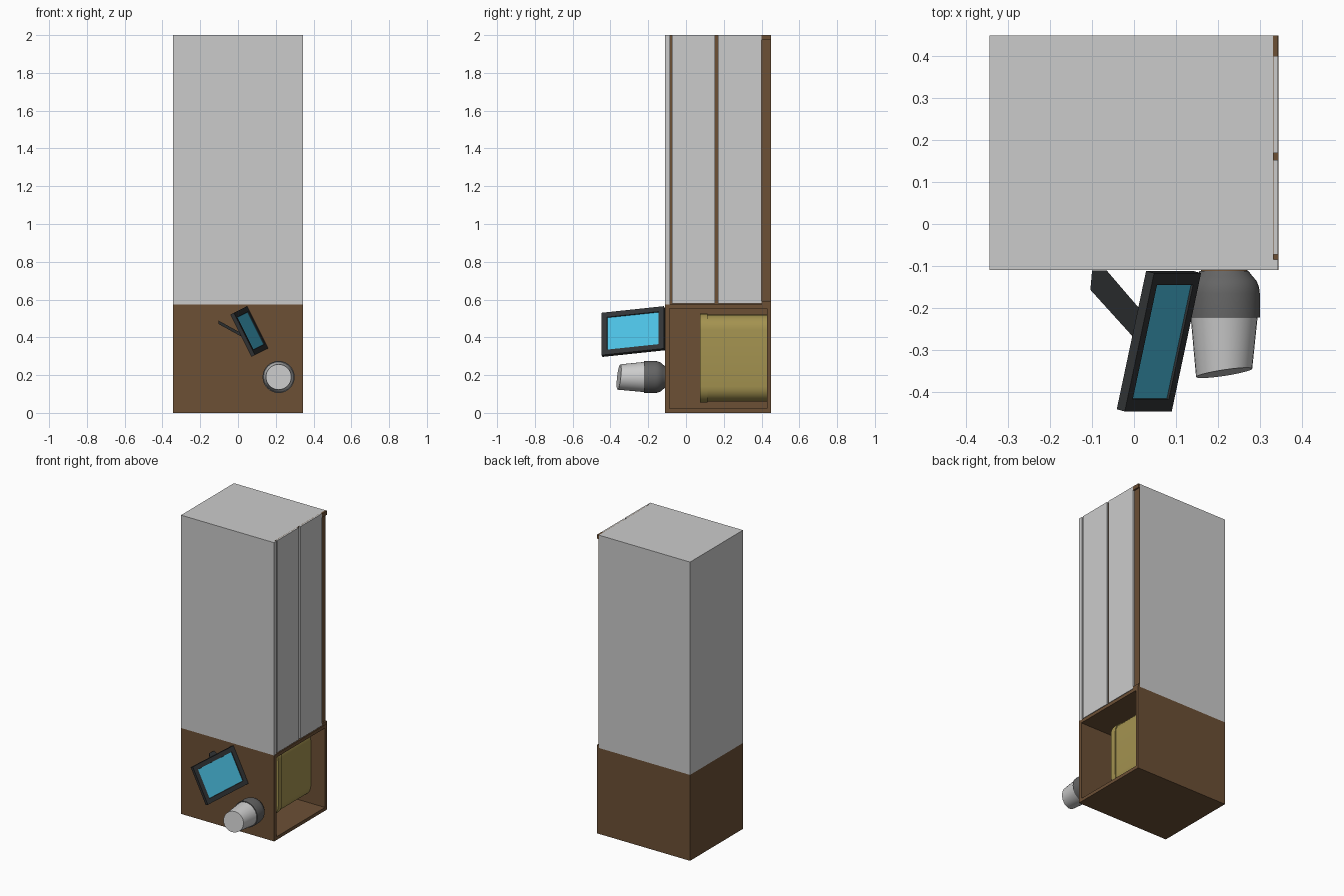
import bpy, bmesh, math
from mathutils import Vector

if "Cube" in bpy.data.objects:
    bpy.data.objects.remove(bpy.data.objects["Cube"])


def material(name, rgb):
    m = bpy.data.materials.new(name)
    m.diffuse_color = (*rgb, 1)
    m.use_nodes = True
    m.node_tree.nodes["Principled BSDF"].inputs["Base Color"].default_value = m.diffuse_color
    return m


BROWN = material("wood", (0.15, 0.08, 0.036))
DARK = material("charcoal", (0.03, 0.033, 0.035))
BLUE = material("picture_blue", (0.07, 0.52, 0.75))
YELLOW = material("bin_yellow", (0.37, 0.29, 0.08))
STEEL = material("dark_grey", (0.13, 0.13, 0.13))


def finish(name, bm, mat=None, smooth=False):
    bmesh.ops.recalc_face_normals(bm, faces=bm.faces)
    me = bpy.data.meshes.new(name)
    bm.to_mesh(me)
    bm.free()
    ob = bpy.data.objects.new(name, me)
    bpy.context.collection.objects.link(ob)
    if mat:
        me.materials.append(mat)
    if smooth:
        bpy.context.view_layer.objects.active = ob
        ob.select_set(True)
        bpy.ops.object.shade_smooth_by_angle(angle=math.radians(35))
        ob.select_set(False)
    return ob


def box(name, x, y, z, mat=None):
    bm = bmesh.new()
    bmesh.ops.create_cube(bm, size=1)
    for v in bm.verts:
        v.co = [(a + b) / 2 + c * (b - a) for (a, b), c in zip((x, y, z), v.co)]
    return finish(name, bm, mat)


def loft(name, rings, mat=None, smooth=True):
    """Skin a list of equal-length point rings and cap both ends."""
    bm = bmesh.new()
    vs = [[bm.verts.new(p) for p in r] for r in rings]
    n = len(vs[0])
    for a, b in zip(vs, vs[1:]):
        for i in range(n):
            bm.faces.new((a[i], a[(i + 1) % n], b[(i + 1) % n], b[i]))
    bm.faces.new(vs[0])
    bm.faces.new(vs[-1])
    return finish(name, bm, mat, smooth)


W, Y0, Y1, ZM = 0.345, -0.11, 0.45, 0.575

# Open wooden compartment
t = 0.022
box("compartment_top_panel", (-W, W), (Y0, Y0 + t), (0, ZM), BROWN)
box("compartment_bottom_panel", (-W, W), (Y1 - t, Y1), (0, ZM), BROWN)
box("compartment_end_panel", (-W, W), (Y0 + t, Y1 - t), (0, t), BROWN)
box("compartment_divider", (-W, W), (Y0 + t, Y1 - t), (ZM - t, ZM), BROWN)
box("compartment_back_panel", (-W, -W + t), (Y0 + t, Y1 - t), (t, ZM - t), BROWN)

# Drawer section: carcass, worktop, drawer fronts and recessed plinth
XF = 0.333
box("drawer_carcass", (-W, XF - 0.002), (-0.085, Y1), (ZM, 2))
box("drawer_worktop", (-W, 0.343), (Y0, -0.085), (ZM, 2))
box("drawer_face_frame", (XF - 0.002, XF), (-0.085, Y1), (ZM, 2), BROWN)
for i, (a, b) in enumerate([(-0.073, 0.153), (0.169, 0.4)]):
    box(f"drawer_front_{i + 1}", (XF, 0.343), (a, b), (ZM + 0.005, 2))
for i, (a, b) in enumerate([(ZM, 0.593), (1.973, 2)]):
    box(f"plinth_foot_{i + 1}", (XF, 0.343), (0.4, Y1), (a, b), BROWN)


# Storage bin with a flared rim
def rounded(y, x0, x1, z0, z1, r, seg=6):
    pts = []
    for k, (cx, cz) in enumerate([(x1 - r, z1 - r), (x0 + r, z1 - r),
                                  (x0 + r, z0 + r), (x1 - r, z0 + r)]):
        for i in range(seg + 1):
            a = math.pi / 2 * (k + i / seg)
            pts.append((cx + r * math.cos(a), y, cz + r * math.sin(a)))
    return pts


def bin_ring(y, g):
    return rounded(y, -0.27 - g, 0.24 + g, 0.06 - g, 0.52 + g, 0.08 + g)


loft("storage_bin", [bin_ring(y, g) for y, g in [
    (0.428, 0), (0.115, 0), (0.115, 0.006), (0.075, 0.006),
    (0.075, -0.008), (0.418, -0.008)]], YELLOW)

# Lamp: wooden foot, dark bowl, pale shade cut at a slant
LX, LZ, N = 0.215, 0.19, 32


def lamp_ring(y, r, slant=0):
    out = []
    for i in range(N):
        a = 2 * math.pi * i / N
        dx, dz = r * math.cos(a), r * math.sin(a)
        out.append((LX + dx, y + slant * (0.15 * dx + 0.11 * dz), LZ + dz))
    return out


loft("lamp_foot", [lamp_ring(-0.11, 0.055), lamp_ring(-0.124, 0.062)], BROWN)
loft("lamp_bowl", [lamp_ring(y, r) for y, r in [
    (-0.112, 0.058), (-0.124, 0.067), (-0.135, 0.077), (-0.15, 0.083),
    (-0.165, 0.085), (-0.223, 0.085), (-0.223, 0.07)]], STEEL)
loft("lamp_shade", [lamp_ring(-0.22, 0.08), lamp_ring(-0.355, 0.067, 1)])

# Picture frame leaning in space: long axis L, short axis S, facing F
A = Vector((-0.022, -0.447, 0.53))
L = Vector((0.07, 0.33, 0.035))
S = Vector((0.112, 0, -0.224))
F = S.cross(L).normalized()
if F.x < 0:
    F = -F


def frame_ring(inset, depth):
    u, v = inset / L.length, inset / S.length
    return [A + L * a + S * b + F * depth
            for a, b in ((u, v), (1 - u, v), (1 - u, 1 - v), (u, 1 - v))]


loft("picture_frame", [frame_ring(0, -0.022), frame_ring(0, 0), frame_ring(0.029, 0),
                       frame_ring(0.031, -0.008)], DARK, False)
loft("picture", [frame_ring(0.03, -0.012), frame_ring(0.03, -0.005)], BLUE, False)

# Folding stand behind the frame
outline = [(-0.1, -0.111), (-0.065, -0.111), (0.02, -0.21), (0.012, -0.285), (-0.104, -0.157)]
loft("frame_stand", [[(x, y, 0.478 - 0.55 * (x + 0.1) + d) for x, y in outline]
                     for d in (-0.009, 0.009)], DARK, False)
